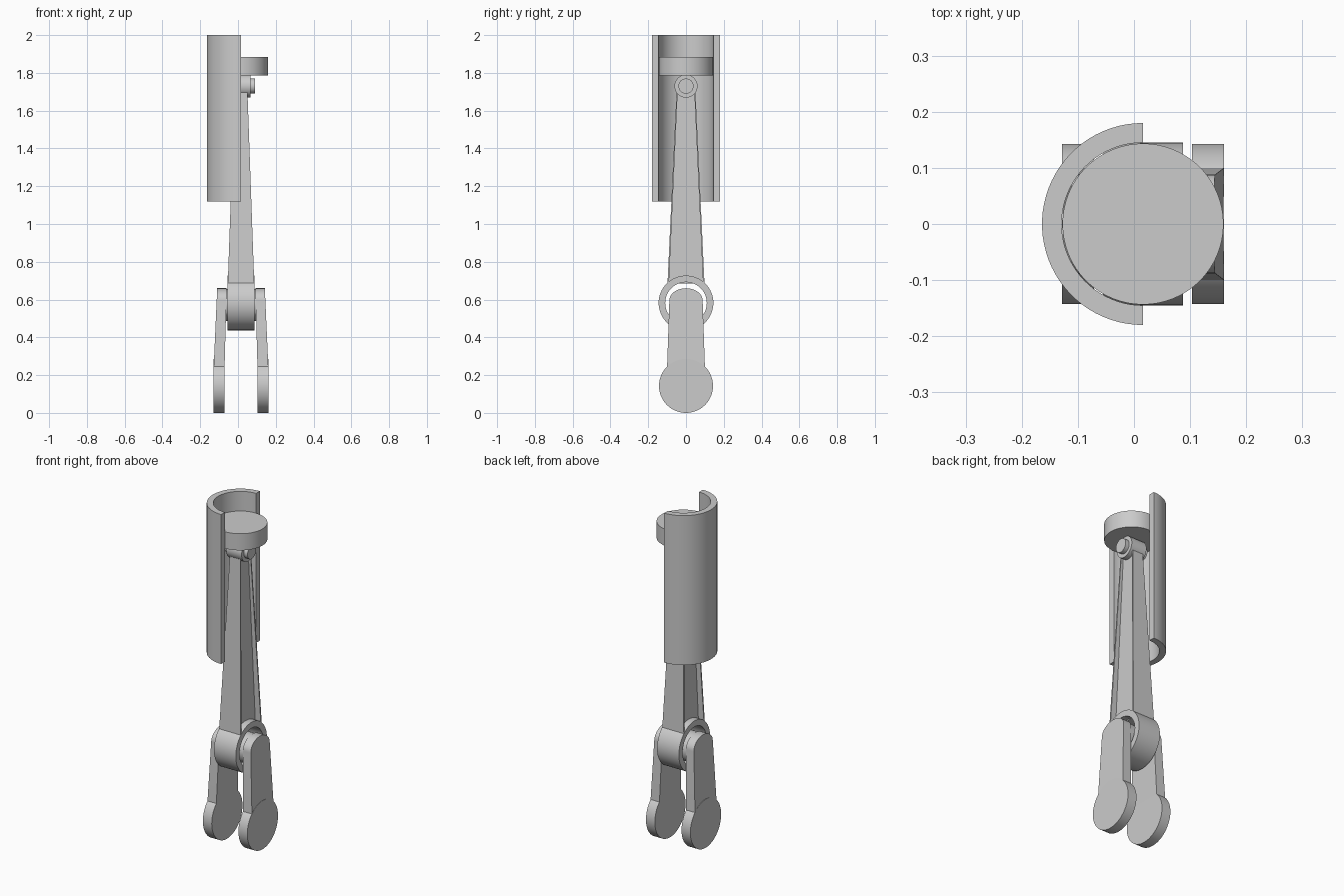
import bpy, bmesh, math
from mathutils import Vector

if "Cube" in bpy.data.objects:
    bpy.data.objects.remove(bpy.data.objects["Cube"])

CX = 0.016          # centre line of the mechanism
BIG_Z, SMALL_Z, MAIN_Z, WEB_R = 0.582, 1.73, 0.143, 0.143


def finish(name, bm, smooth=True):
    bmesh.ops.recalc_face_normals(bm, faces=bm.faces)
    me = bpy.data.meshes.new(name)
    bm.to_mesh(me)
    bm.free()
    ob = bpy.data.objects.new(name, me)
    bpy.context.collection.objects.link(ob)
    if smooth:
        bpy.ops.object.select_all(action='DESELECT')
        ob.select_set(True)
        bpy.context.view_layer.objects.active = ob
        bpy.ops.object.shade_smooth_by_angle(angle=math.radians(30))
    return ob


def loft(name, a, b, smooth=True):
    """Solid between two matching closed outlines."""
    bm = bmesh.new()
    va = [bm.verts.new(p) for p in a]
    vb = [bm.verts.new(p) for p in b]
    n = len(a)
    for i in range(n):
        j = (i + 1) % n
        bm.faces.new((va[i], va[j], vb[j], vb[i]))
    bm.faces.new(va[::-1])
    bm.faces.new(vb)
    return finish(name, bm, smooth)


def ring(r, n=64, start=0.0, end=2 * math.pi, closed=True):
    k = n if closed else n - 1
    return [(r * math.cos(start + (end - start) * i / k),
             r * math.sin(start + (end - start) * i / k)) for i in range(n)]


def x_cylinder(name, x0, x1, z, r):
    pts = ring(r)
    return loft(name, [(x0, y, z + h) for y, h in pts], [(x1, y, z + h) for y, h in pts])


def x_tube(name, x0, x1, z, r_out, r_in):
    bm = bmesh.new()
    loops = [[bm.verts.new((x, y, z + h)) for y, h in ring(r)]
             for x, r in ((x0, r_out), (x1, r_out), (x1, r_in), (x0, r_in))]
    for k in range(4):
        a, b = loops[k], loops[(k + 1) % 4]
        for i in range(64):
            j = (i + 1) % 64
            bm.faces.new((a[i], a[j], b[j], b[i]))
    return finish(name, bm)


# Cutaway cylinder liner (half tube open towards +x)
outline = ring(0.18, 40, math.pi / 2, 1.5 * math.pi, False) + \
    ring(0.145, 40, 1.5 * math.pi, math.pi / 2, False)
loft("cylinder_liner", [(CX + x, y, 1.12) for x, y in outline],
     [(CX + x, y, 2.0) for x, y in outline])

# Piston crown
disc = ring(0.1435)
loft("piston", [(CX + x, y, 1.787) for x, y in disc],
     [(CX + x, y, 1.885) for x, y in disc])

# Wrist pin and rod small end
x_cylinder("wrist_pin", CX - 0.074, CX + 0.074, SMALL_Z, 0.04)
x_tube("small_end", CX - 0.05, CX + 0.05, SMALL_Z, 0.061, 0.039)


# Tapered I-section rod with a channel down each broad face
def i_section(hx, hy, depth, rim, z):
    q = hy - rim
    w = hx - depth
    pts = [(hx, hy), (hx, q), (w, q), (w, -q), (hx, -q), (hx, -hy),
           (-hx, -hy), (-hx, -q), (-w, -q), (-w, q), (-hx, q), (-hx, hy)]
    return [(CX + x, y, z) for x, y in pts]


loft("connecting_rod", i_section(0.07, 0.098, 0.036, 0.008, 0.685),
     i_section(0.034, 0.05, 0.014, 0.006, 1.70), smooth=False)

# Rod big end and crank pin
x_tube("big_end", CX - 0.071, CX + 0.071, BIG_Z, 0.145, 0.11)
x_cylinder("crank_pin", CX - 0.085, CX + 0.085, BIG_Z - 0.01, 0.085)

# Crank webs: round foot with an inward-leaning arm, on both sides
arm = [(-0.1, 0.245), (0.1, 0.245)]
arm += [(0.088 * math.cos(t), 0.595 + 0.065 * math.sin(t))
        for t in [math.pi * i / 24 for i in range(25)]]


def lean(z, low, high):
    return low + (high - low) * (z - 0.245) / 0.415


for side, label in ((-1, "left"), (1, "right")):
    x_cylinder(label + "_crank_disc", CX + side * 0.087, CX + side * 0.1445, MAIN_Z, WEB_R)
    loft(label + "_crank_arm",
         [(CX + side * lean(z, 0.087, 0.076), y, z) for y, z in arm],
         [(CX + side * lean(z, 0.1445, 0.126), y, z) for y, z in arm])
